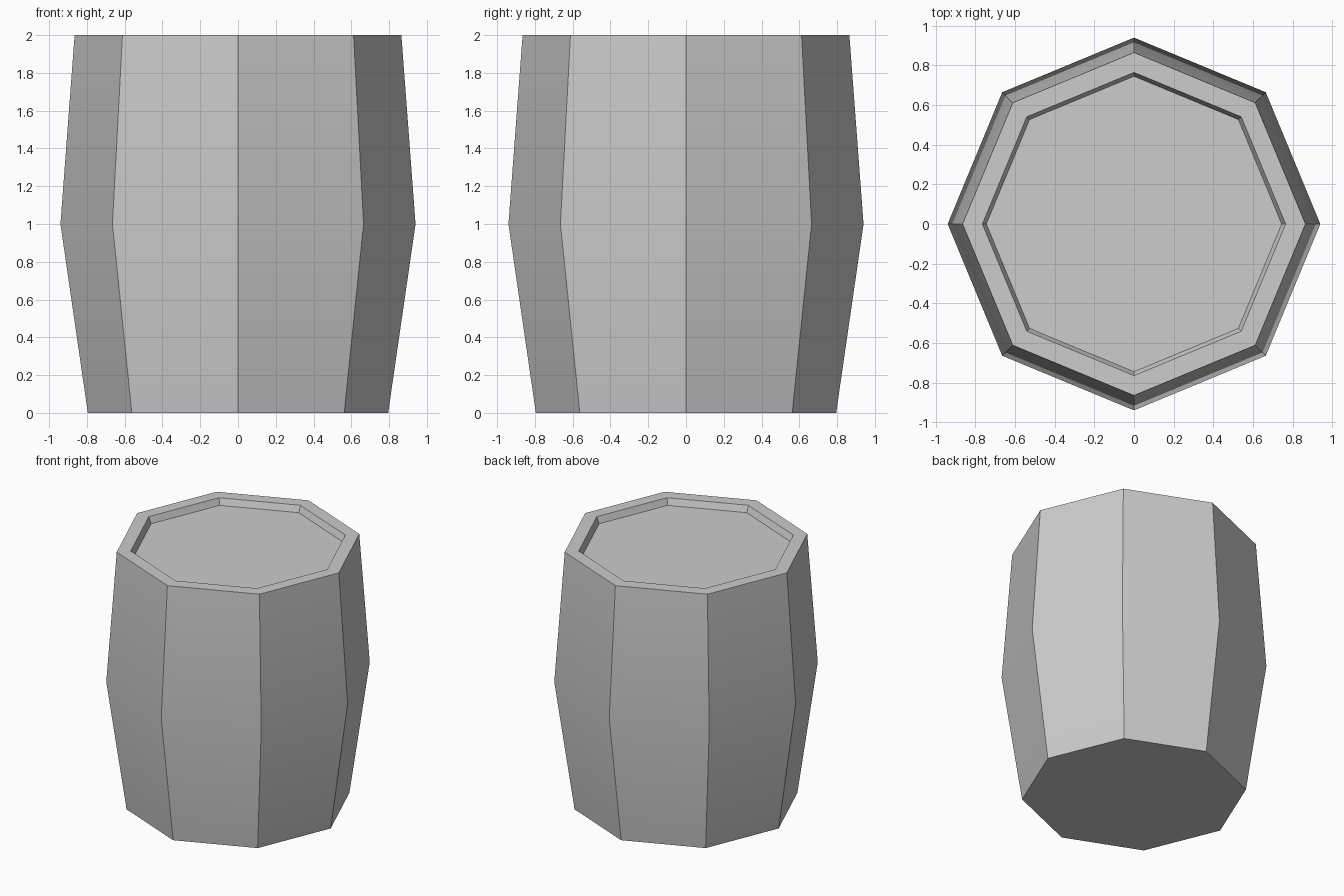
import bpy
import bmesh
from math import cos, sin, tau, radians

SIDES = 8
# Profile from base to recessed lid: (radius, height)
PROFILE = [(0.795, 0), (0.94, 1), (0.865, 2), (0.765, 2), (0.745, 1.95)]

cube = bpy.data.objects.get("Cube")
if cube:
    bpy.data.objects.remove(cube, do_unlink=True)

# Single grey material
GREY = (0.604, 0.604, 0.604, 1)
grey = bpy.data.materials.new("light_grey")
grey.use_nodes = True
grey.diffuse_color = GREY
shader = next(n for n in grey.node_tree.nodes if n.type == 'BSDF_PRINCIPLED')
shader.inputs["Base Color"].default_value = GREY

# Octagonal rings joined into staves, rim and recess wall
bm = bmesh.new()
rings = [[bm.verts.new((r * cos(tau * i / SIDES), r * sin(tau * i / SIDES), z))
          for i in range(SIDES)] for r, z in PROFILE]
for low, high in zip(rings, rings[1:]):
    for i in range(SIDES):
        j = (i + 1) % SIDES
        bm.faces.new((low[i], low[j], high[j], high[i]))

# Flat base and sunken lid
bm.faces.new(reversed(rings[0]))
bm.faces.new(rings[-1])

mesh = bpy.data.meshes.new("barrel")
bm.to_mesh(mesh)
bm.free()
mesh.materials.append(grey)
barrel = bpy.data.objects.new("barrel", mesh)
bpy.context.collection.objects.link(barrel)

# Soft bulge, crisp stave edges
bpy.ops.object.select_all(action='DESELECT')
barrel.select_set(True)
bpy.context.view_layer.objects.active = barrel
bpy.ops.object.shade_smooth_by_angle(angle=radians(30))
